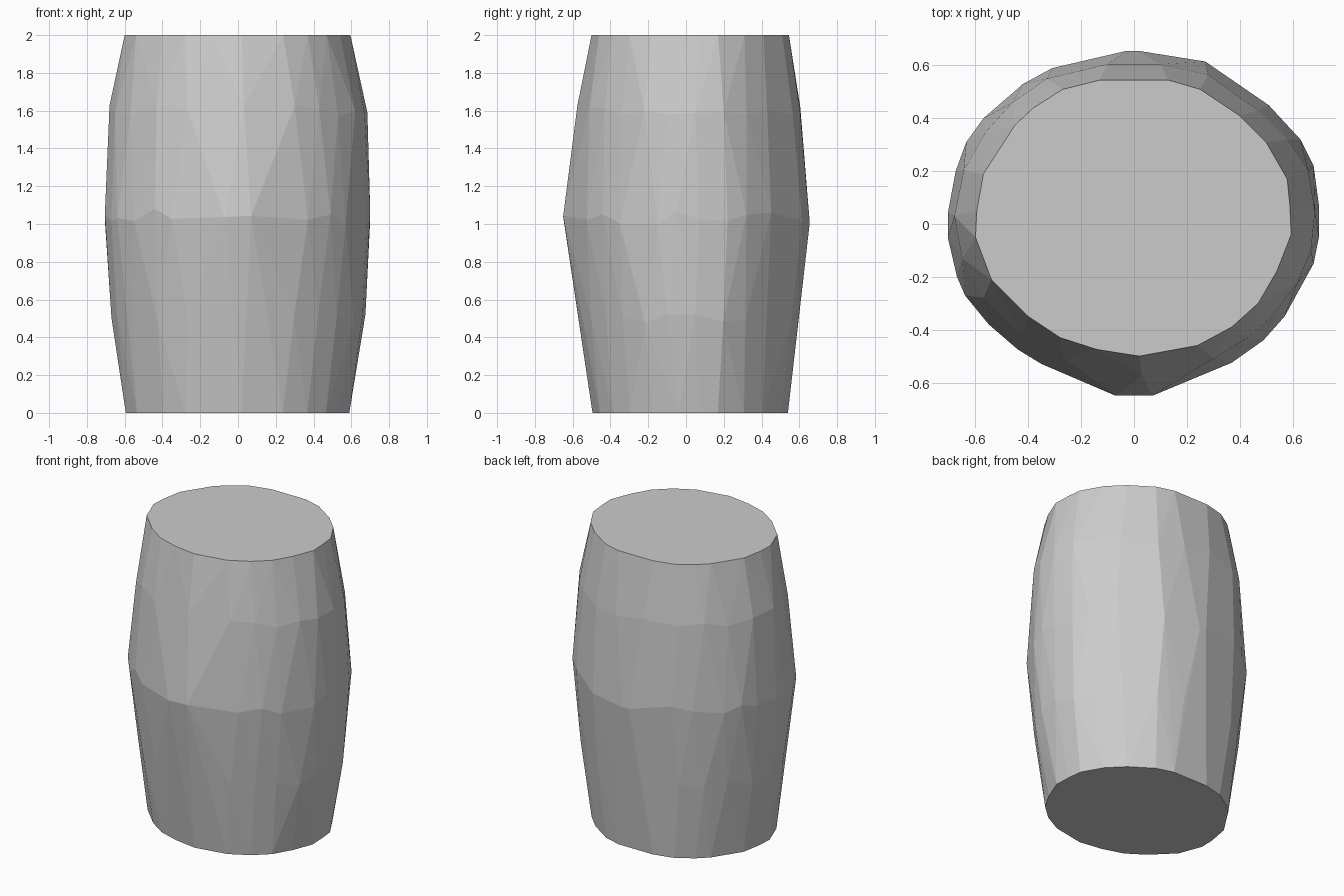
import bpy, bmesh, math, random

random.seed(4)

# Horizontal outlines of the faceted barrel, clockwise seen from above
END = [(.59, .07), (.595, -.04), (.54, -.18), (.47, -.30), (.37, -.39), (.24, -.46),
       (.02, -.50), (-.14, -.475), (-.28, -.43), (-.40, -.35), (-.54, -.21), (-.60, -.05),
       (-.595, .05), (-.57, .19), (-.45, .375), (-.38, .44), (-.27, .51), (-.13, .545),
       (.13, .545), (.25, .51), (.40, .41), (.50, .31), (.58, .17)]
QUARTER = [(.685, .05), (.67, -.10), (.62, -.22), (.53, -.34), (.43, -.43), (.30, -.51),
           (.03, -.575), (-.27, -.51), (-.43, -.42), (-.57, -.28), (-.65, -.13), (-.68, .03),
           (-.645, .2), (-.56, .35), (-.46, .46), (-.33, .55), (-.1, .605), (.1, .605),
           (.28, .565), (.47, .43), (.58, .32), (.66, .2)]
MIDDLE = [(.70, .07), (.70, -.05), (.68, -.15), (.57, -.35), (.49, -.44), (.37, -.525),
          (.07, -.65), (-.07, -.65), (-.35, -.53), (-.44, -.475), (-.55, -.38), (-.64, -.27),
          (-.67, -.20), (-.705, -.05), (-.705, .04), (-.675, .20), (-.635, .31), (-.57, .40),
          (-.42, .53), (-.31, .59), (-.03, .655), (.02, .655), (.27, .615), (.51, .45),
          (.63, .32), (.68, .22)]

bm = bmesh.new()


def ring(outline, z, scale=1.0, jitter=0.0):
    for x, y in outline:
        bm.verts.new((x * scale, y * scale, z + random.uniform(-jitter, jitter)))


# Stacked rings, slightly uneven in height, wrapped in a convex skin
ring(END, 0.0, 0.99)
ring(QUARTER, 0.5, 0.985, 0.03)
ring(MIDDLE, 1.04, 1.0, 0.04)
ring(QUARTER, 1.6, 1.0, 0.03)
ring(END, 2.0)

hull = bmesh.ops.convex_hull(bm, input=bm.verts[:])
bmesh.ops.delete(bm, geom=[v for v in bm.verts if not v.link_faces], context='VERTS')

# Merge nearly coplanar triangles into larger flat facets
bmesh.ops.dissolve_limit(bm, angle_limit=math.radians(1.5), verts=bm.verts[:], edges=bm.edges[:])
bmesh.ops.recalc_face_normals(bm, faces=bm.faces[:])

mesh = bpy.data.meshes.new("faceted_barrel")
bm.to_mesh(mesh)
bm.free()
bpy.context.collection.objects.link(bpy.data.objects.new("faceted_barrel", mesh))
